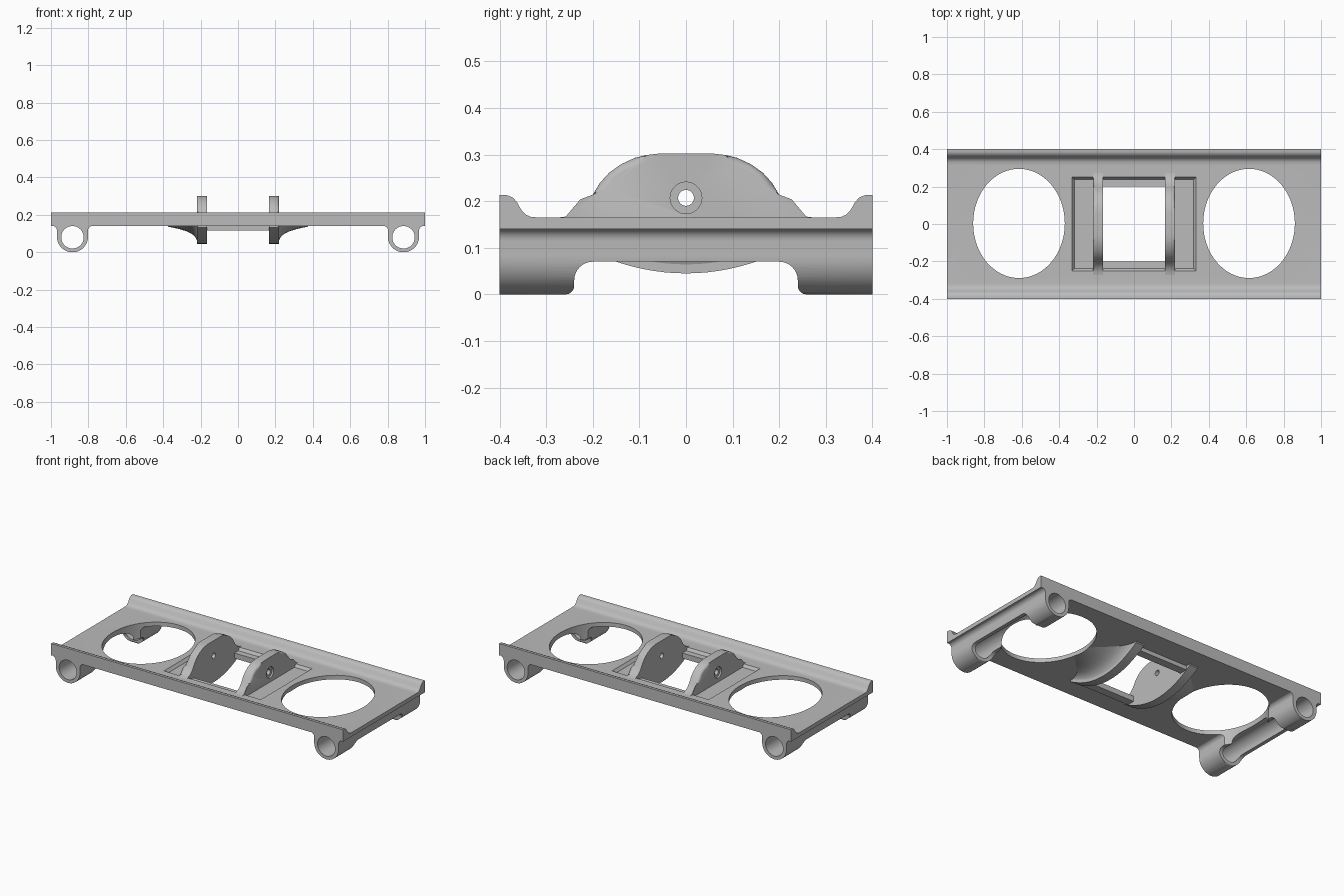
import bpy, bmesh, math
from mathutils import Vector

cube = bpy.data.objects.get("Cube")
if cube:
    bpy.data.objects.remove(cube)

grey = bpy.data.materials.new("plain grey")
grey.use_nodes = True
grey.diffuse_color = (0.5, 0.5, 0.5, 1)
grey.node_tree.nodes["Principled BSDF"].inputs["Base Color"].default_value = (0.5, 0.5, 0.5, 1)


def finish(name, bm):
    bmesh.ops.recalc_face_normals(bm, faces=bm.faces)
    mesh = bpy.data.meshes.new(name)
    bm.to_mesh(mesh)
    bm.free()
    mesh.materials.append(grey)
    obj = bpy.data.objects.new(name, mesh)
    bpy.context.collection.objects.link(obj)
    return obj


def prism(name, points, axis, start, end, round_edge=None):
    """Extrude a closed 2D outline along one axis."""
    place = {"x": lambda p, t: (t, p[0], p[1]),
             "y": lambda p, t: (p[0], t, p[1]),
             "z": lambda p, t: (p[0], p[1], t)}[axis]
    bm = bmesh.new()
    rings = [[bm.verts.new(place(p, t)) for p in points] for t in (start, end)]
    for ring in rings:
        bm.faces.new(ring)
    for i in range(len(points)):
        j = (i + 1) % len(points)
        bm.faces.new((rings[0][i], rings[0][j], rings[1][j], rings[1][i]))
    if round_edge:
        edges = [e for e in bm.edges if all(round_edge(v.co) for v in e.verts)]
        bmesh.ops.bevel(bm, geom=edges, offset=0.016, segments=4, profile=0.5, affect="EDGES")
    return finish(name, bm)


def box(name, x0, x1, y0, y1, z0, z1):
    return prism(name, [(x0, y0), (x1, y0), (x1, y1), (x0, y1)], "z", z0, z1)


def arc(cx, cy, rx, ry, a, b, steps):
    angles = [math.radians(a + (b - a) * i / steps) for i in range(steps + 1)]
    return [(cx + rx * math.cos(t), cy + ry * math.sin(t)) for t in angles]


def ellipse(cx, cy, rx, ry, sides=64):
    return arc(cx, cy, rx, ry, 0, 360, sides)[:-1]


def cut(obj, *cutters):
    """Subtract the cutters, bake the result and remove them."""
    for c in cutters:
        mod = obj.modifiers.new("cut", "BOOLEAN")
        mod.operation = "DIFFERENCE"
        mod.solver = "EXACT"
        mod.object = c
    bpy.context.view_layer.update()
    mesh = bpy.data.meshes.new_from_object(obj.evaluated_get(bpy.context.evaluated_depsgraph_get()))
    obj.modifiers.clear()
    obj.data = mesh
    for c in cutters:
        bpy.data.objects.remove(c)


def smooth(obj, angle=35):
    bpy.ops.object.select_all(action="DESELECT")
    obj.select_set(True)
    bpy.context.view_layer.objects.active = obj
    bpy.ops.object.shade_smooth_by_angle(angle=math.radians(angle))


def oval_cutter(s):
    return prism("oval_cutter", ellipse(s * 0.615, 0.003, 0.245, 0.292), "z", -0.1, 0.4)


# Plate with a raised, curved lip along the front and back
lip = [(0.4, 0.14), (0.4, 0.213), (0.385, 0.213), (0.372, 0.208), (0.363, 0.198), (0.354, 0.182),
       (0.344, 0.171), (0.332, 0.166), (0.315, 0.165)]
plate = prism("plate", lip + [(-y, z) for y, z in reversed(lip)], "x", -1, 1)

# Shallow pocket with sloped walls, window and two oval openings
pocket = box("pocket_cutter", -0.318, 0.318, -0.238, 0.238, 0.148, 0.2)
for v in pocket.data.vertices:
    if v.co.z > 0.19:
        v.co.x *= 1.13
        v.co.y *= 1.16
window = box("window_cutter", -0.165, 0.165, -0.2, 0.2, 0, 0.4)
cut(plate, pocket, window, oval_cutter(1), oval_cutter(-1))
smooth(plate)

# Thickened bars under the front and back of the window
for side, s in (("front", -1), ("back", 1)):
    box(side + "_window_bar", -0.17, 0.17, *sorted((s * 0.2, s * 0.25)), 0.115, 0.144)

# Lug outline: domed top with flared feet, shallow arc below
dome = [(0.06, 0.302), (0.085, 0.299), (0.11, 0.293), (0.14, 0.279), (0.165, 0.261), (0.185, 0.239),
        (0.2, 0.214), (0.215, 0.193), (0.235, 0.176), (0.258, 0.167), (0.28, 0.164)]
belly = [(0.28 - 0.56 * i / 24, 0.045 + (0.28 - 0.56 * i / 24) ** 2 / 0.9) for i in range(25)]
lug_outline = dome + belly + [(-y, z) for y, z in reversed(dome)]

# Flare under the plate: (x, lowest z), concave from the lug outwards
flare_path = [(0.215, 0.05), (0.222, 0.07), (0.232, 0.086), (0.25, 0.1), (0.275, 0.112),
              (0.31, 0.123), (0.35, 0.132), (0.4, 0.141)]


def flare(name, s):
    bm = bmesh.new()
    rows = []
    for x, low in flare_path:
        half = math.sqrt(0.9 * (0.143 - low))
        ys = [half * (i / 12 - 1) for i in range(25)]
        rows.append([bm.verts.new((s * x, y, low + y * y / 0.9)) for y in ys])
    for a, b in zip(rows, rows[1:]):
        for i in range(24):
            bm.faces.new((a[i], a[i + 1], b[i + 1], b[i]))
    # Close the ends and the top inside the plate
    bm.faces.new(rows[0])
    bm.faces.new(rows[-1])
    bm.faces.new([r[0] for r in rows] + [r[-1] for r in reversed(rows)])
    return finish(name, bm)


# Tube outline: round below, straight neck, fillets into the plate
def tube_outline(cx):
    return (arc(cx, 0.083, 0.083, 0.083, 180, 360, 32)
            + arc(cx + 0.108, 0.115, 0.025, 0.026, 180, 90, 6)
            + [(cx + 0.108, 0.145), (cx - 0.108, 0.145)]
            + arc(cx - 0.108, 0.115, 0.025, 0.026, 90, 0, 6))


# Relief under the middle of each tube, with rounded corners
relief = (arc(0.2, 0.03, 0.04, 0.04, 90, 0, 8) + arc(0.258, 0.018, 0.018, 0.018, 180, 270, 5)
          + [(0.258, -0.05)])
relief += [(-y, z) for y, z in reversed(relief)]

for side, s in (("left", 1), ("right", -1)):
    # Upright lug with rounded outer edge, pin hole and counterbore
    lug = prism(side + "_lug", lug_outline, "x", s * 0.165, s * 0.22,
                lambda v: abs(v.x) > 0.2 and v.z > 0.17)
    pin = prism("pin_cutter", ellipse(0, 0.207, 0.017, 0.017, 32), "x", s * 0.1, s * 0.3)
    bore = prism("bore_cutter", ellipse(0, 0.207, 0.034, 0.034, 32), "x", s * 0.21, s * 0.3)
    cut(lug, pin, bore)
    smooth(lug)

    part = flare(side + "_flare", s)
    cut(part, oval_cutter(s))
    smooth(part)

    # Mounting tube running front to back
    cx = s * 0.885
    tube = prism(side + "_tube", tube_outline(cx), "y", -0.4, 0.4)
    hollow = prism("hollow_cutter", ellipse(cx, 0.08, 0.06, 0.06, 48), "y", -0.5, 0.5)
    trough = prism("relief_cutter", relief, "x", s * 0.7, s * 1.1)
    cut(tube, hollow, trough, oval_cutter(s))
    smooth(tube)
